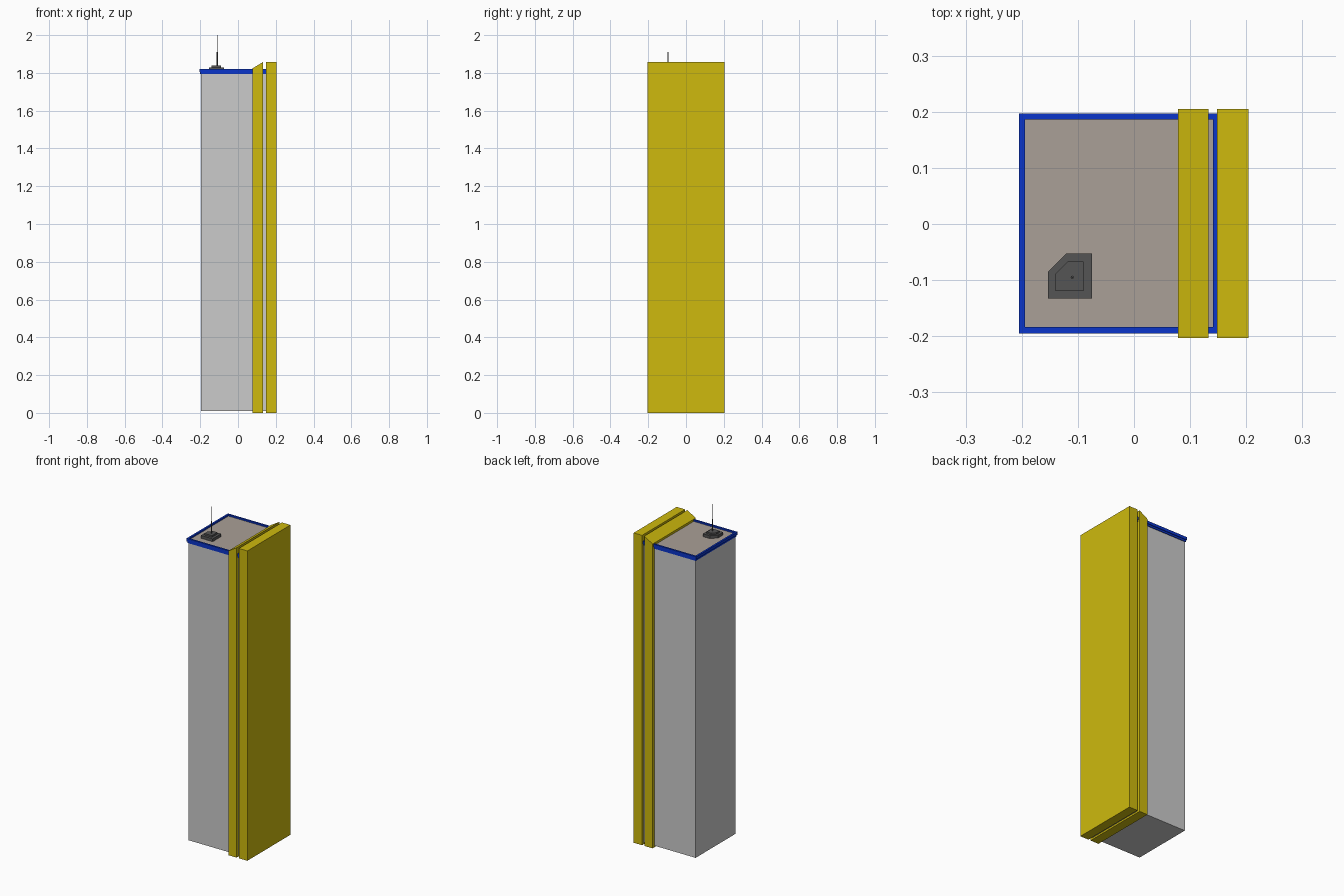
import bpy, bmesh

if "Cube" in bpy.data.objects:
    bpy.data.objects.remove(bpy.data.objects["Cube"])


def material(name, rgb):
    m = bpy.data.materials.new(name)
    m.diffuse_color = (*rgb, 1)
    m.use_nodes = True
    m.node_tree.nodes["Principled BSDF"].inputs["Base Color"].default_value = m.diffuse_color
    return m


YELLOW = material("yellow", (0.62, 0.49, 0.004))
BLUE = material("blue", (0.003, 0.035, 0.6))
TAN = material("roof_tan", (0.40, 0.35, 0.31))
DARK = material("dark_grey", (0.09, 0.09, 0.09))


def finish(name, bm, mat):
    bmesh.ops.recalc_face_normals(bm, faces=bm.faces)
    me = bpy.data.meshes.new(name)
    bm.to_mesh(me)
    bm.free()
    ob = bpy.data.objects.new(name, me)
    bpy.context.collection.objects.link(ob)
    if mat:
        me.materials.append(mat)
    return ob


def prism(name, points, offset, mat=None):
    """Extrude a closed 3D outline along an offset vector."""
    bm = bmesh.new()
    face = bm.faces.new([bm.verts.new(p) for p in points])
    ext = bmesh.ops.extrude_face_region(bm, geom=[face], use_keep_orig=True)
    verts = [g for g in ext["geom"] if isinstance(g, bmesh.types.BMVert)]
    bmesh.ops.translate(bm, verts=verts, vec=offset)
    return finish(name, bm, mat)


def rect(x0, x1, y0, y1, z):
    return [(x0, y0, z), (x1, y0, z), (x1, y1, z), (x0, y1, z)]


def frame(name, x0, x1, y0, y1, z0, z1, width, mat):
    """Rectangular ring with a solid wall."""
    bm = bmesh.new()
    rings = []
    for z in (z0, z1):
        for w in (0, width):
            rings.append([bm.verts.new(p) for p in
                          rect(x0 + w, x1 - w, y0 + w, y1 - w, z)])
    low_out, low_in, top_out, top_in = rings
    for a, b in ((low_out, low_in), (low_in, top_in),
                 (top_in, top_out), (top_out, low_out)):
        for i in range(4):
            j = (i + 1) % 4
            bm.faces.new((a[i], a[j], b[j], b[i]))
    return finish(name, bm, mat)


# Main tower and roof surface
prism("tower_body", rect(-0.196, 0.152, -0.187, 0.189, 0.01), (0, 0, 1.785))
prism("roof", rect(-0.196, 0.152, -0.187, 0.189, 1.795), (0, 0, 0.017), TAN)

# Blue double band around the roof edge
frame("lower_trim", -0.2, 0.152, -0.191, 0.193, 1.793, 1.804, 0.008, BLUE)
frame("upper_trim", -0.205, 0.152, -0.195, 0.197, 1.804, 1.821, 0.011, BLUE)

# Yellow slabs wrapping one end; the inner one has a sloping top
for name, x0, x1, left_top in (("inner_slab", 0.078, 0.133, 1.825),
                               ("outer_slab", 0.148, 0.204, 1.858)):
    prism(name, [(x0, -0.203, 0), (x1, -0.203, 0),
                 (x1, -0.203, 1.858), (x0, -0.203, left_top)],
          (0, 0.408, 0), YELLOW)

# Stepped rooftop unit with one clipped corner
for name, x0, x1, y0, y1, cut, z0, h in (
        ("rooftop_base", -0.153, -0.075, -0.133, -0.053, 0.032, 1.811, 0.018),
        ("rooftop_step", -0.14, -0.09, -0.119, -0.067, 0.022, 1.829, 0.01)):
    prism(name, [(x0, y0, z0), (x1, y0, z0), (x1, y1, z0),
                 (x0 + cut, y1, z0), (x0, y1 - cut, z0)], (0, 0, h), DARK)

# Two-stage antenna
for name, r, z0, z1 in (("antenna_mast", 0.003, 1.838, 1.91),
                        ("antenna_tip", 0.001, 1.91, 2.0)):
    bpy.ops.mesh.primitive_cylinder_add(vertices=8, radius=r, depth=z1 - z0,
                                        location=(-0.11, -0.095, (z0 + z1) / 2))
    ob = bpy.context.object
    ob.name = name
    ob.data.materials.append(DARK)
